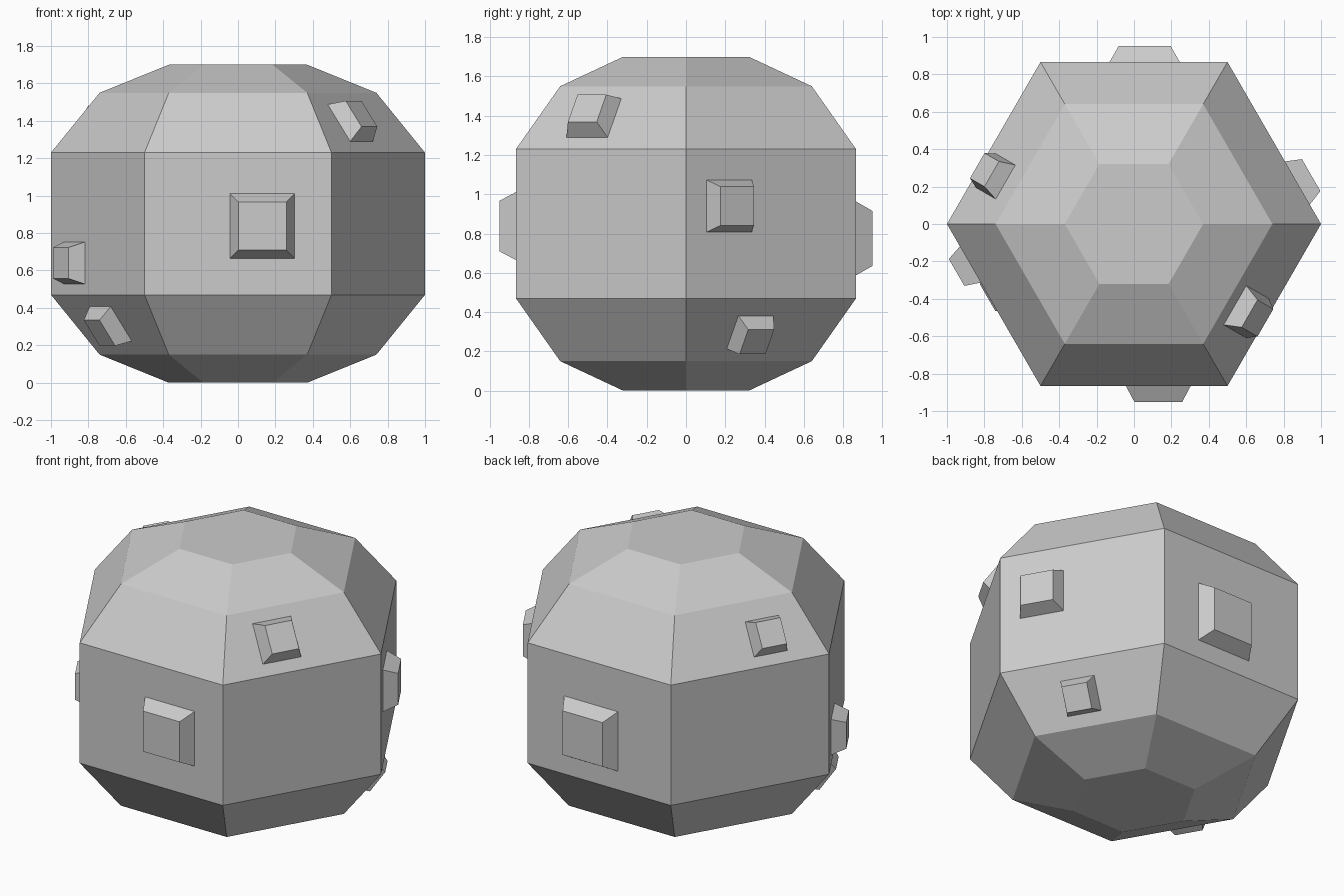
import bpy, bmesh
from math import radians, cos, sin
from mathutils import Vector

if "Cube" in bpy.data.objects:
    bpy.data.objects.remove(bpy.data.objects["Cube"])


def make_object(name, verts, faces):
    mesh = bpy.data.meshes.new(name)
    bm = bmesh.new()
    vs = [bm.verts.new(v) for v in verts]
    for f in faces:
        bm.faces.new([vs[i] for i in f])
    bmesh.ops.recalc_face_normals(bm, faces=bm.faces)
    bm.to_mesh(mesh)
    bm.free()
    obj = bpy.data.objects.new(name, mesh)
    bpy.context.collection.objects.link(obj)
    return obj


# Six-sided faceted body, lathed from a radius/height profile
SIDES = 6
APOTHEM = cos(radians(30))
profile = [(0.37, 0), (0.74, 0.15), (1, 0.47), (1, 1.23), (0.74, 1.55), (0.37, 1.70)]
verts = [(r * cos(radians(60 * i)), r * sin(radians(60 * i)), z)
         for r, z in profile for i in range(SIDES)]
faces = [list(range(SIDES)), list(range(len(verts) - SIDES, len(verts)))]
for k in range(len(profile) - 1):
    for i in range(SIDES):
        j = (i + 1) % SIDES
        a, b = k * SIDES, (k + 1) * SIDES
        faces.append([a + i, a + j, b + j, b + i])
make_object("boulder_body", verts, faces)


# Tapered square stud sitting on one facet of the body
def stud(name, band, angle, across, z, half, taper=0.74, height=0.085):
    (r0, z0), (r1, z1) = profile[band], profile[band + 1]
    a = radians(angle)
    out = Vector((cos(a), sin(a), 0))
    side = Vector((-sin(a), cos(a), 0))
    up = (out * (r1 - r0) * APOTHEM + Vector((0, 0, z1 - z0))).normalized()
    normal = side.cross(up)
    r = r0 + (r1 - r0) * (z - z0) / (z1 - z0)
    centre = out * r * APOTHEM + side * across + Vector((0, 0, z))
    corners = [(-1, -1), (1, -1), (1, 1), (-1, 1)]
    pts = [centre + normal * h + (side * u + up * v) * s
           for h, s in ((-0.03, half), (0, half), (height, half * taper))
           for u, v in corners]
    quads = [[0, 1, 2, 3], [8, 9, 10, 11]]
    quads += [[k + i, k + (i + 1) % 4, k + 4 + (i + 1) % 4, k + 4 + i]
              for k in (0, 4) for i in range(4)]
    make_object(name, pts, quads)


# Studs: band (1 lower slope, 2 wall, 3 upper slope), facing, offset, height, half size
stud("front_stud", 2, -90, 0.13, 0.838, 0.173)
stud("back_stud", 2, 90, -0.057, 0.775, 0.188)
stud("back_right_stud", 2, 30, -0.247, 0.94, 0.133)
stud("front_left_stud", 2, 210, -0.25, 0.64, 0.112)
stud("upper_front_right_stud", 3, -30, -0.106, 1.389, 0.121, 0.70)
stud("upper_back_left_stud", 3, 150, 0.149, 1.37, 0.105)
stud("lower_front_left_stud", 1, 210, -0.05, 0.315, 0.113)
stud("lower_back_right_stud", 1, 30, -0.053, 0.297, 0.103)
